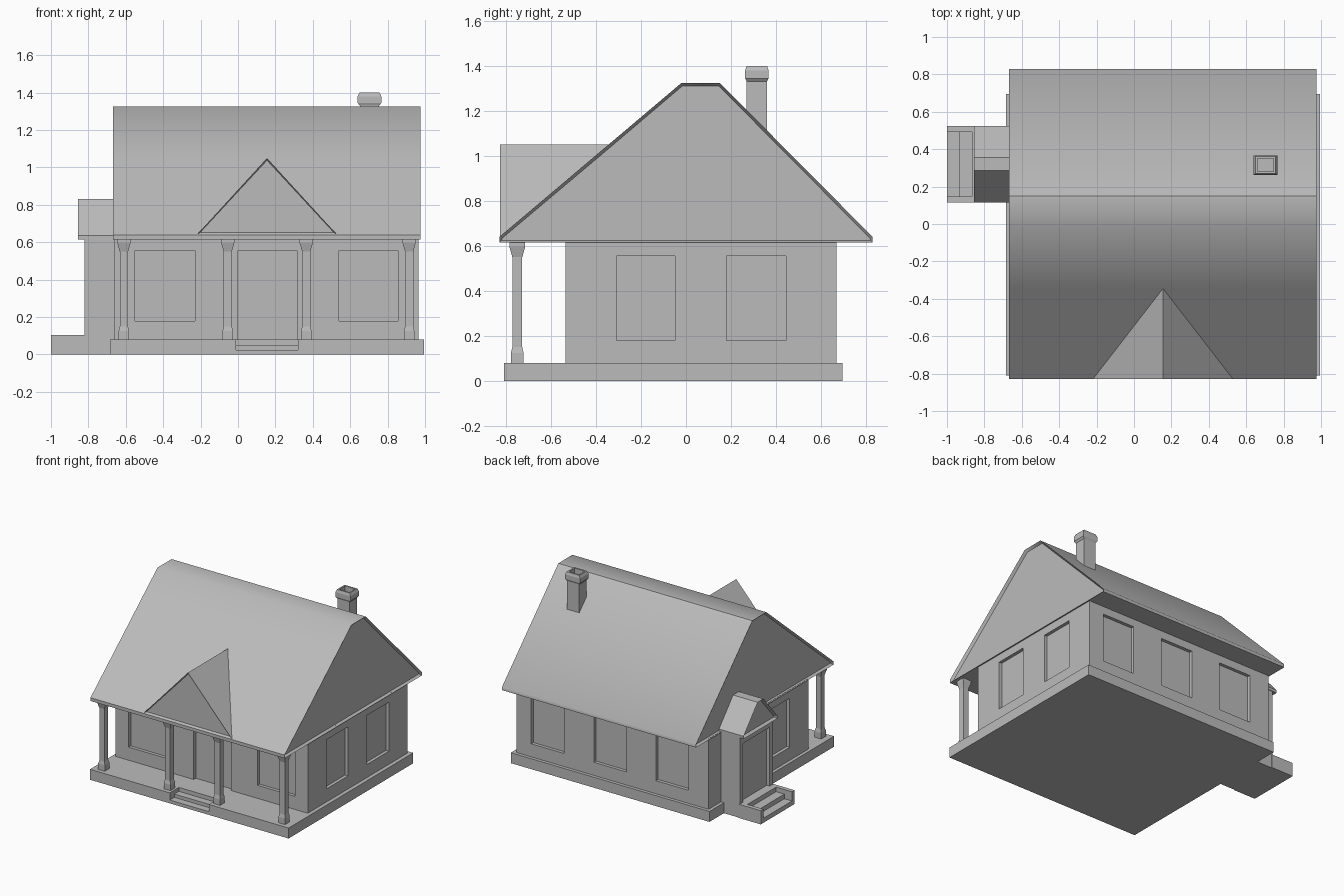
import bpy
import bmesh
from mathutils import Vector

if "Cube" in bpy.data.objects:
    bpy.data.objects.remove(bpy.data.objects["Cube"])

GREY = (0.5, 0.5, 0.5, 1)
mat = bpy.data.materials.new("plain grey")
mat.use_nodes = True
mat.diffuse_color = GREY
mat.node_tree.nodes["Principled BSDF"].inputs["Base Color"].default_value = GREY


def finish(name, bm):
    bmesh.ops.recalc_face_normals(bm, faces=bm.faces)
    mesh = bpy.data.meshes.new(name)
    bm.to_mesh(mesh)
    bm.free()
    obj = bpy.data.objects.new(name, mesh)
    mesh.materials.append(mat)
    bpy.context.collection.objects.link(obj)
    return obj


def boxes(name, *spans):
    """One mesh of boxes, each given as x, y and z spans."""
    bm = bmesh.new()
    for span in spans:
        made = bmesh.ops.create_cube(bm, size=1)["verts"]
        for v in made:
            v.co = Vector([lo + (c + 0.5) * (hi - lo) for c, (lo, hi) in zip(v.co, span)])
    return finish(name, bm)


def carve(obj, *spans):
    """Cut box-shaped recesses out of an object."""
    cutter = boxes("cutter", *spans)
    cutter.hide_render = True
    mod = obj.modifiers.new("recess", "BOOLEAN")
    mod.operation, mod.solver, mod.object = "DIFFERENCE", "EXACT", cutter
    bpy.context.view_layer.objects.active = obj
    bpy.ops.object.modifier_apply(modifier=mod.name)
    bpy.data.objects.remove(cutter)


def gabled(name, outline, axis, start, end, rim, depth):
    """Extrude a gable outline along an axis and sink its end faces."""
    bm = bmesh.new()
    place = (lambda a, z: (start, a, z)) if axis == 0 else (lambda a, z: (a, start, z))
    face = bm.faces.new([bm.verts.new(place(a, z)) for a, z in outline])
    out = bmesh.ops.extrude_face_region(bm, geom=[face])["geom"]
    for v in out:
        if isinstance(v, bmesh.types.BMVert):
            v.co[axis] = end
    bmesh.ops.recalc_face_normals(bm, faces=bm.faces)
    bm.normal_update()
    ends = [f for f in bm.faces if abs(f.normal[axis]) > 0.9]
    for f in ends:
        bmesh.ops.inset_individual(bm, faces=[f], thickness=rim)
        shift = f.normal * depth
        for v in f.verts:
            v.co -= shift
    return finish(name, bm)


def tower(name, x, y, rings):
    """Stack of rectangular rings (half x, half y, z), capped at both ends."""
    bm = bmesh.new()
    loops = [[bm.verts.new((x + sx * hx, y + sy * hy, z))
              for sx, sy in ((-1, -1), (1, -1), (1, 1), (-1, 1))] for hx, hy, z in rings]
    for low, high in zip(loops, loops[1:]):
        for i in range(4):
            j = (i + 1) % 4
            bm.faces.new((low[i], low[j], high[j], high[i]))
    bm.faces.new(loops[0])
    bm.faces.new(loops[-1])
    return finish(name, bm)


# Foundation with front steps cut into the porch floor
foundation = boxes("foundation", ((-0.685, 0.995), (-0.81, 0.695), (0, 0.08)))
carve(foundation, ((-0.01, 0.32), (-0.9, -0.70), (0.05, 0.2)))
carve(foundation, ((-0.01, 0.32), (-0.9, -0.755), (0.025, 0.2)))

# House walls with recessed windows and front door
SILL, HEAD, DEEP = 0.18, 0.555, 0.025
X0, X1, Y0, Y1 = -0.66, 0.965, -0.535, 0.67
walls = boxes("walls", ((X0, X1), (Y0, Y1), (0.07, 0.62)))
tall = (SILL, HEAD)
front, back = (Y0 - 0.1, Y0 + DEEP), (Y1 - DEEP, Y1 + 0.1)
left, right = (X1 - DEEP, X1 + 0.1), (X0 - 0.1, X0 + DEEP)
openings = [((0, 0.315), front, (0.08, HEAD)), (right, (-0.31, -0.05), tall)]
openings += [(xs, front, tall) for xs in ((-0.55, -0.23), (0.54, 0.855))]
openings += [((x, x + 0.275), back, tall) for x in (-0.49, 0.036, 0.565)]
openings += [(left, ys, tall) for ys in ((-0.31, -0.05), (0.18, 0.445))]
carve(walls, *openings)

# Main roof with a flattened ridge and sunken gable ends
roof = gabled("main_roof", [(-0.83, 0.615), (0.83, 0.615), (0.83, 0.64), (0.15, 1.325),
                            (-0.02, 1.325), (-0.345, 1.05), (-0.83, 0.64)],
              0, -0.667, 0.975, 0.014, 0.02)
bpy.context.view_layer.objects.active = roof
roof.select_set(True)
bpy.ops.object.shade_smooth_by_angle(angle=0.7854)
roof.select_set(False)

# Small gable above the porch
gabled("porch_gable", [(-0.22, 0.64), (0.53, 0.64), (0.155, 1.05)],
       1, -0.828, -0.345, 0.012, 0.012)

# Porch columns with flared feet and capitals
for x in (-0.61, -0.055, 0.365, 0.915):
    tower("porch_column", x, -0.75, [(0.028, 0.028, 0.075), (0.028, 0.028, 0.125),
          (0.022, 0.022, 0.15), (0.022, 0.022, 0.55), (0.035, 0.035, 0.595),
          (0.035, 0.035, 0.62)])

# Chimney with a hollow cap
tower("chimney", 0.703, 0.315, [(0.052, 0.045, 0.95), (0.052, 0.045, 1.33),
      (0.063, 0.052, 1.345), (0.063, 0.052, 1.38), (0.054, 0.046, 1.4),
      (0.043, 0.034, 1.4), (0.043, 0.034, 1.34)])

# Side entrance with its own door, roof and stoop
entry = boxes("side_entrance", ((-0.82, -0.64), (0.12, 0.52), (0, 0.62)))
carve(entry, ((-0.9, -0.795), (0.16, 0.48), (0.105, HEAD)))
gabled("side_entrance_roof", [(0.115, 0.615), (0.525, 0.615), (0.525, 0.635), (0.355, 0.83),
                              (0.285, 0.83), (0.115, 0.635)],
       0, -0.855, -0.6, 0.012, 0.025)
stoop = boxes("side_stoop", ((-1, -0.81), (0.115, 0.525), (0, 0.105)))
carve(stoop, ((-1.1, -0.865), (0.147, 0.493), (0.07, 0.2)))
carve(stoop, ((-1.1, -0.935), (0.147, 0.493), (0.035, 0.2)))
